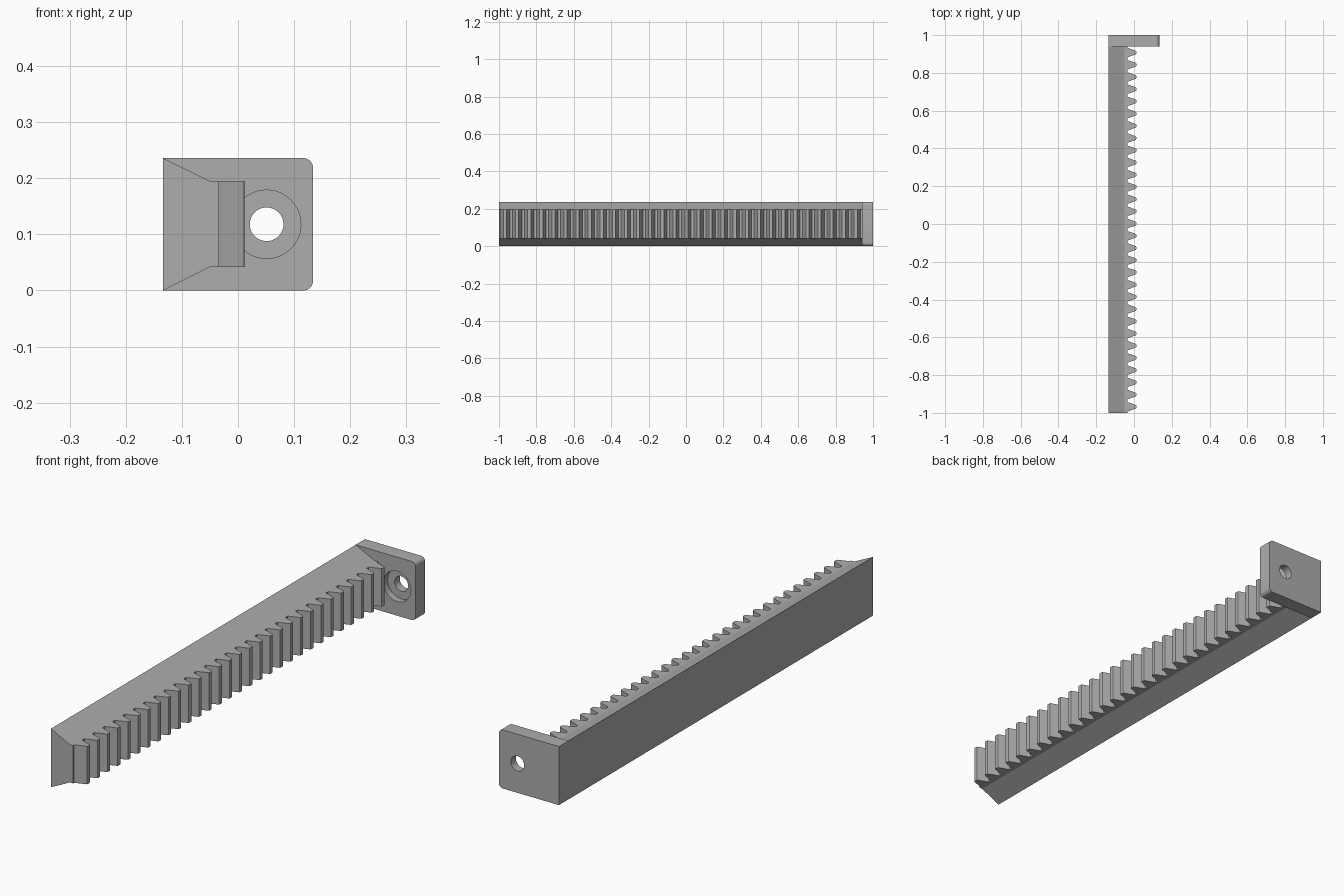
import bpy
import bmesh
import math
from mathutils import Matrix, Vector

cube = bpy.data.objects.get("Cube")
if cube:
    bpy.data.objects.remove(cube, do_unlink=True)

# Overall dimensions
LEFT, RIGHT, HEIGHT = -0.134, 0.134, 0.236
FRONT, PLATE_Y, BACK = -1.0, 0.94, 1.0
ROOT_X, TIP_X = -0.035, 0.012
TOOTH_LOW, TOOTH_HIGH = 0.042, 0.195
TEETH = 30
PITCH = (PLATE_Y - FRONT) / TEETH

grey = bpy.data.materials.new("grey plastic")
grey.use_nodes = True
grey.diffuse_color = (0.42, 0.42, 0.42, 1)
grey.node_tree.nodes["Principled BSDF"].inputs["Base Color"].default_value = grey.diffuse_color


def extrude(name, points, direction):
    """Solid made by sweeping a flat outline along a direction."""
    bm = bmesh.new()
    face = bm.faces.new([bm.verts.new(p) for p in points])
    swept = bmesh.ops.extrude_face_region(bm, geom=[face])["geom"]
    verts = [v for v in swept if isinstance(v, bmesh.types.BMVert)]
    bmesh.ops.translate(bm, verts=verts, vec=Vector(direction))
    return finish(name, bm)


def finish(name, bm):
    bmesh.ops.recalc_face_normals(bm, faces=bm.faces)
    mesh = bpy.data.meshes.new(name)
    bm.to_mesh(mesh)
    bm.free()
    mesh.materials.append(grey)
    obj = bpy.data.objects.new(name, mesh)
    bpy.context.collection.objects.link(obj)
    return obj


def activate(obj):
    bpy.ops.object.select_all(action="DESELECT")
    obj.select_set(True)
    bpy.context.view_layer.objects.active = obj


def cut_hole(target, x, z, radius, y0, y1):
    """Drill a round hole along y."""
    bm = bmesh.new()
    place = Matrix.Translation((x, (y0 + y1) / 2, z)) @ Matrix.Rotation(math.pi / 2, 4, "X")
    bmesh.ops.create_cone(bm, cap_ends=True, segments=48, radius1=radius,
                          radius2=radius, depth=y1 - y0, matrix=place)
    cutter = finish("hole_cutter", bm)
    cutter.hide_render = True
    mod = target.modifiers.new("hole", "BOOLEAN")
    mod.operation, mod.solver, mod.object = "DIFFERENCE", "EXACT", cutter
    activate(target)
    bpy.ops.object.modifier_apply(modifier=mod.name)
    bpy.data.objects.remove(cutter, do_unlink=True)


# Dovetail bar
profile = [(LEFT, 0), (-0.05, TOOTH_LOW), (ROOT_X, TOOTH_LOW),
           (ROOT_X, TOOTH_HIGH), (-0.05, TOOTH_HIGH), (LEFT, HEIGHT)]
extrude("rack_bar", [(x, FRONT, z) for x, z in profile], (0, PLATE_Y - FRONT, 0))

# Row of rack teeth with slightly eased tips
half = [(ROOT_X, 0.0255), (TIP_X - 0.004, 0.0102), (TIP_X - 0.001, 0.0085), (TIP_X, 0.006)]
outline = [(x, -w) for x, w in half] + [(x, w) for x, w in reversed(half)]
first = FRONT + PITCH / 2
teeth = extrude("rack_teeth", [(x, first + y, TOOTH_LOW) for x, y in outline],
                (0, 0, TOOTH_HIGH - TOOTH_LOW))
array = teeth.modifiers.new("tooth row", "ARRAY")
array.count = TEETH
array.use_relative_offset = False
array.use_constant_offset = True
array.constant_offset_displace = (0, PITCH, 0)

# End plate with two rounded corners
R = 0.018
corners = [(LEFT, HEIGHT), (LEFT, 0)]
for centre_z, start in ((R, -90), (HEIGHT - R, 0)):
    for i in range(9):
        a = math.radians(start + i * 90 / 8)
        corners.append((RIGHT - R + R * math.cos(a), centre_z + R * math.sin(a)))
plate = extrude("end_plate", [(x, PLATE_Y, z) for x, z in corners], (0, BACK - PLATE_Y, 0))

# Screw hole and its counterbore
cut_hole(plate, 0.051, HEIGHT / 2, 0.03, PLATE_Y - 0.05, BACK + 0.05)
cut_hole(plate, 0.051, HEIGHT / 2, 0.061, PLATE_Y - 0.05, PLATE_Y + 0.027)
activate(plate)
bpy.ops.object.shade_smooth_by_angle(angle=math.radians(30))
